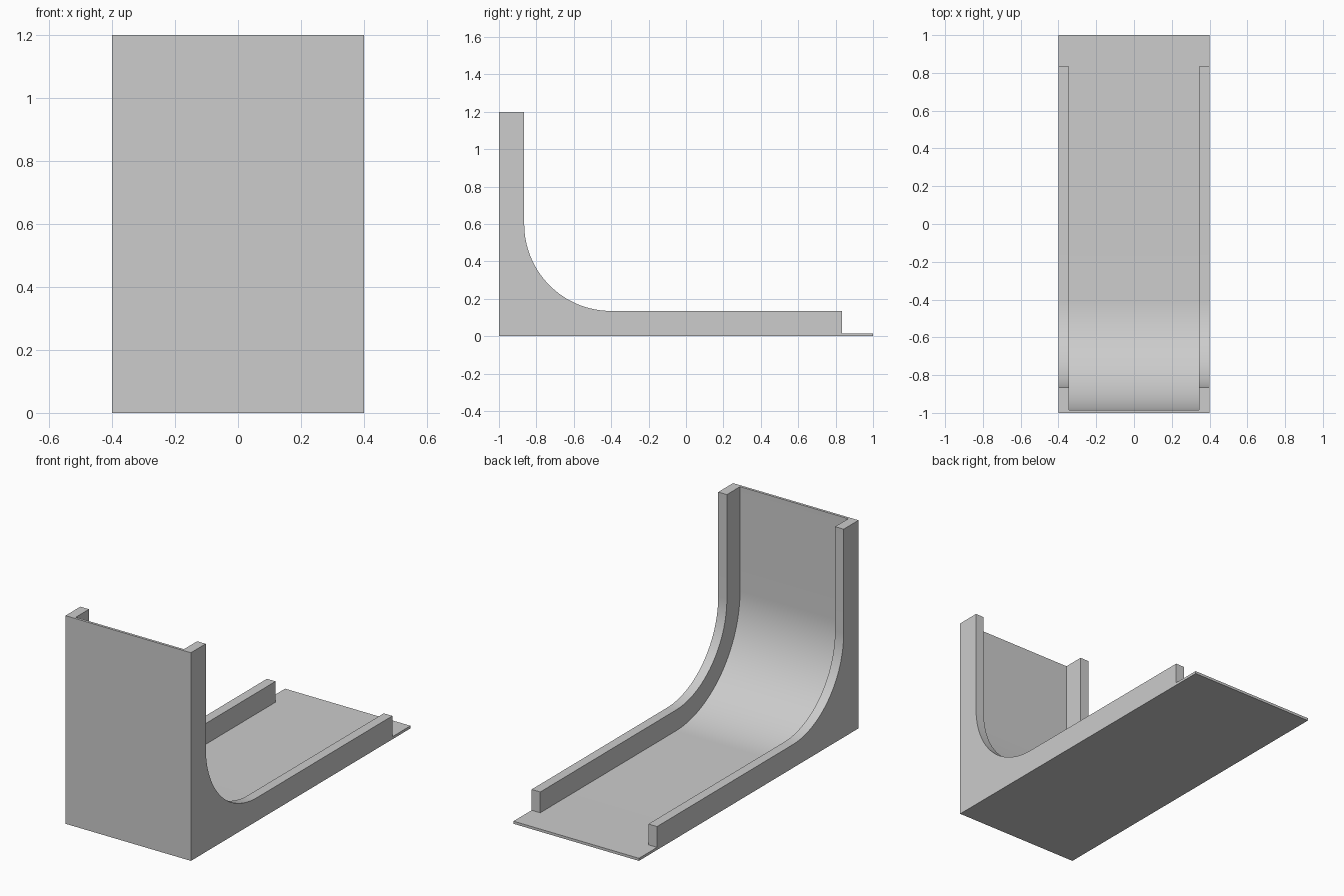
import bpy, bmesh, math

if "Cube" in bpy.data.objects:
    bpy.data.objects.remove(bpy.data.objects["Cube"])

HALF, RAIL = 0.40, 0.345            # half width, inner face of the side rails
FRONT, BACK, TOP = -1.0, 1.0, 1.2
END = 0.835                         # where the rails stop
CY, CZ = -0.40, 0.60                # shared centre of both bends
STEPS = 32


def curve(radius):
    """(y, z) path: rail end, along the floor, round the bend, up the wall."""
    path = [(END, CZ - radius)]
    for i in range(STEPS + 1):
        a = math.pi / 2 * i / STEPS
        path.append((CY - radius * math.sin(a), CZ - radius * math.cos(a)))
    return path + [(CY - radius, TOP)]


inner, outer = curve(0.585), curve(0.465)
floor_z = inner[0][1]

bm = bmesh.new()
cache = {}


def vert(x, p):
    key = (round(x, 5), round(p[0], 5), round(p[1], 5))
    if key not in cache:
        cache[key] = bm.verts.new(key)
    return cache[key]


def face(*points):
    bm.faces.new([vert(x, p) for x, p in points])


def strip(x0, path0, x1, path1):
    for i in range(len(path0) - 1):
        face((x0, path0[i]), (x1, path1[i]), (x1, path1[i + 1]), (x0, path0[i + 1]))


def across(p, q):
    face((-HALF, p), (HALF, p), (HALF, q), (-HALF, q))


# Channel floor and curved back
strip(-RAIL, inner, RAIL, inner)

# Side rails: outer side, top, inner wall, end
side = [(FRONT, 0), (BACK, 0), (BACK, floor_z), inner[0]] + outer + [(FRONT, TOP)]
for s in (-1, 1):
    face(*[(s * HALF, p) for p in side])
    strip(s * HALF, outer, s * RAIL, outer)
    strip(s * RAIL, inner, s * RAIL, outer)
    face((s * HALF, inner[0]), (s * RAIL, inner[0]), (s * RAIL, outer[0]), (s * HALF, outer[0]))

# Front wall, underside and lip edge
across((FRONT, 0), (FRONT, TOP))
across((FRONT, 0), (BACK, 0))
across((BACK, 0), (BACK, floor_z))

# Lip top
face((-HALF, (BACK, floor_z)), (HALF, (BACK, floor_z)), (HALF, inner[0]),
     (RAIL, inner[0]), (-RAIL, inner[0]), (-HALF, inner[0]))

# Top edge of the wall and rails
face((-HALF, (FRONT, TOP)), (HALF, (FRONT, TOP)), (HALF, outer[-1]), (RAIL, outer[-1]),
     (RAIL, inner[-1]), (-RAIL, inner[-1]), (-RAIL, outer[-1]), (-HALF, outer[-1]))

bmesh.ops.recalc_face_normals(bm, faces=bm.faces)
mesh = bpy.data.meshes.new("curved_channel")
bm.to_mesh(mesh)
bm.free()

grey = bpy.data.materials.new("light grey")
grey.diffuse_color = (0.604, 0.604, 0.604, 1)
grey.use_nodes = True
grey.node_tree.nodes["Principled BSDF"].inputs["Base Color"].default_value = grey.diffuse_color
mesh.materials.append(grey)

obj = bpy.data.objects.new("curved_channel", mesh)
bpy.context.collection.objects.link(obj)
bpy.context.view_layer.objects.active = obj
obj.select_set(True)
bpy.ops.object.shade_smooth_by_angle(angle=math.radians(30))
